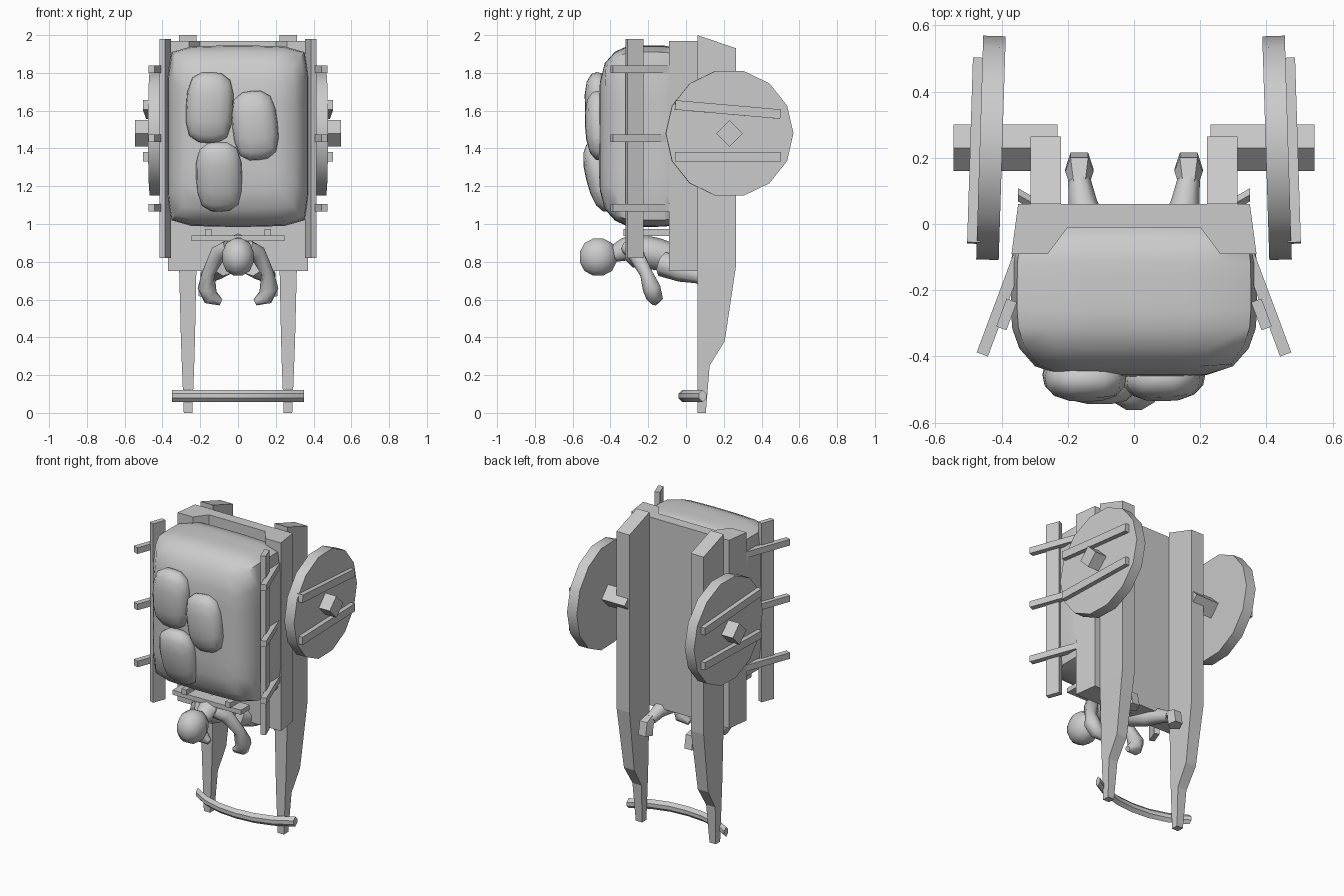
import bpy, bmesh, math
from mathutils import Vector, Matrix

if "Cube" in bpy.data.objects:
    bpy.data.objects.remove(bpy.data.objects["Cube"])


def finish(name, bm, smooth=None):
    bmesh.ops.recalc_face_normals(bm, faces=bm.faces)
    me = bpy.data.meshes.new(name)
    bm.to_mesh(me)
    bm.free()
    ob = bpy.data.objects.new(name, me)
    bpy.context.collection.objects.link(ob)
    if smooth:
        bpy.ops.object.select_all(action='DESELECT')
        ob.select_set(True)
        bpy.context.view_layer.objects.active = ob
        bpy.ops.object.shade_smooth_by_angle(angle=math.radians(smooth))
    return ob


def loft(name, rings, smooth=None):
    """Skin a list of equal-length point rings and cap the ends."""
    bm = bmesh.new()
    vs = [[bm.verts.new(p) for p in r] for r in rings]
    n = len(vs[0])
    for a, b in zip(vs, vs[1:]):
        for i in range(n):
            j = (i + 1) % n
            bm.faces.new((a[i], a[j], b[j], b[i]))
    bm.faces.new(vs[0])
    bm.faces.new(vs[-1])
    return finish(name, bm, smooth)


def box(name, center, size, rot=None):
    bm = bmesh.new()
    m = Matrix.Translation(center) @ (rot or Matrix()) @ Matrix.Diagonal((*size, 1))
    bmesh.ops.create_cube(bm, size=1, matrix=m)
    return finish(name, bm)


def blob(name, center, half, p, q, rot=None, cuts=4):
    """Rounded box: p squares the outline in xz, q squares it in depth."""
    bm = bmesh.new()
    bmesh.ops.create_cube(bm, size=2)
    bmesh.ops.subdivide_edges(bm, edges=bm.edges[:], cuts=cuts, use_grid_fill=True)
    for v in bm.verts:
        c = Vector([math.tan(a * math.pi / 4) for a in v.co])
        c /= ((abs(c.x) ** p + abs(c.z) ** p) ** (q / p) + abs(c.y) ** q) ** (1 / q)
        v.co = Vector([a * h for a, h in zip(c, half)])
    bm.transform(Matrix.Translation(center) @ (rot or Matrix()))
    return finish(name, bm, 60)


def limb(name, stations, sides=7):
    """Tapered tube through (x, y, z, radius) stations."""
    pts = [Vector(s[:3]) for s in stations]
    rings = []
    for i, p in enumerate(pts):
        d = (pts[min(i + 1, len(pts) - 1)] - pts[max(i - 1, 0)]).normalized()
        u = d.cross(Vector((1, 0, 0))).normalized()
        w = d.cross(u)
        rings.append([p + stations[i][3] * (u * math.cos(t) + w * math.sin(t))
                      for t in [2 * math.pi * k / sides for k in range(sides)]])
    return loft(name, rings, 60)


# bed: flared shallow trough, with a board filling its lower end
bed = [(-.35, .06), (.35, .06), (.37, -.09), (.26, -.09), (.2, -.01), (-.2, -.01), (-.26, -.09), (-.37, -.09)]
loft("cart_bed", [[(x, y, z) for x, y in bed] for z in (.75, 1.97)])
loft("bed_end_board", [[(x, y, z) for x, y in bed[3:7]] for z in (.75, 1.08)])

# bowed yoke bar across the shaft ends
bow = [(-.35, .088), (-.24, .025), (-.12, -.01), (0, -.02), (.12, -.01), (.24, .025), (.35, .088)]
section = [(-.02, -.012), (0, -.032), (.02, -.012), (.02, .012), (0, .032), (-.02, .012)]
loft("yoke_bar", [[(x, y + dy, .09 + dz) for dy, dz in section] for x, y in bow], 30)

# shaft stations: z front, z back, back y, inner x, outer x
shaft = [(0, 0, .105, .242, .287), (.25, .25, .125, .232, .297), (.38, .38, .205, .228, .302),
         (.78, .78, .265, .22, .312), (2, 1.93, .265, .22, .312)]

for s, side in ((-1, "left"), (1, "right")):
    loft(side + "_shaft", [[(s * a, .06, z0), (s * b, .06, z0), (s * b, y, z1), (s * a, y, z1)]
                           for z0, z1, y, a, b in shaft])

    # square axle stub turned on its corner
    box(side + "_axle", (s * .388, .23, 1.48), (.315, .099, .099), Matrix.Rotation(math.pi / 4, 4, 'X'))

    # solid wheel with two battens, slightly toed in
    yaw = Matrix.Rotation(s * math.radians(1.8), 4, 'Z')
    hub = Vector((s * .432, .23, 1.48))
    wheel = [[hub + yaw @ Vector((x, .338 * math.cos(t), .338 * math.sin(t)))
              for t in [2 * math.pi * k / 14 for k in range(14)]] for x in (-.034, .034)]
    loft(side + "_wheel", wheel, 40)
    for z, tilt in ((-.123, 0), (.126, -5)):
        c = hub + yaw @ Vector((s * .043, -.01, z))
        box(side + "_wheel_batten", c, (.04, .56, .05), yaw @ Matrix.Rotation(math.radians(tilt), 4, 'X'))

    # leaning side rail on three stakes
    lean = Matrix.Rotation(s * math.radians(20.5), 4, 'Z')
    for z in (1.085, 1.455, 1.82):
        box(side + "_stake", (s * .397, -.23, z), (.036, .35, .04), lean)
    box(side + "_rail", (s * .385, -.273, 1.4), (.033, .09, 1.16), lean)

    # lower rack stake
    box(side + "_rack_stake", (s * .157, -.19, .955), (.035, .28, .035))

    # figure limbs
    limb(side + "_arm", [(s * .05, -.31, .88, .04), (s * .10, -.27, .85, .045), (s * .155, -.21, .74, .035),
                         (s * .165, -.18, .66, .05), (s * .145, -.165, .61, .045), (s * .09, -.165, .585, .018)])
    limb(side + "_leg", [(s * .08, -.12, .79, .07), (s * .13, -.02, .75, .058), (s * .155, .06, .73, .045),
                         (s * .165, .13, .70, .035)])
    limb(side + "_foot", [(s * .165, .12, .71, .03), (s * .165, .17, .69, .045), (s * .165, .18, .62, .045)], 5)

box("rack_bar", (0, -.275, .925), (.49, .09, .03))

# stuffed load and the bundles on it, front edges pulled in
sack = blob("load_sack", (0, -.215, 1.465), (.372, .247, .468), 13, 5, cuts=7)
for v in sack.data.vertices:
    v.co.z += .012 * (1 - (v.co.x / .372) ** 2) * (1 if v.co.z > 1.465 else -1)
    if v.co.y < -.3:
        f = 1 - .6 * (-.3 - v.co.y)
        v.co.x *= f
        v.co.z = 1.465 + (v.co.z - 1.465) * f
for x, y, z, hx, hz, pitch, roll in ((-.15, -.46, 1.615, .125, .19, 4, 3),
                                     (.09, -.46, 1.52, .12, .185, 3, -6),
                                     (-.1, -.455, 1.25, .122, .19, 14, -2)):
    r = Matrix.Rotation(math.radians(roll), 4, 'Y') @ Matrix.Rotation(math.radians(pitch), 4, 'X')
    blob("bundle", (x, y, z), (hx, .075, hz), 3.2, 2.4, r, cuts=3)

# figure head and torso
blob("figure_head", (0, -.465, .825), (.088, .103, .104), 2.1, 2.1, cuts=2)
limb("figure_torso", [(0, -.4, .835, .04), (0, -.33, .865, .06), (0, -.27, .86, .09),
                      (0, -.15, .84, .085), (0, -.03, .81, .07)], 8)
